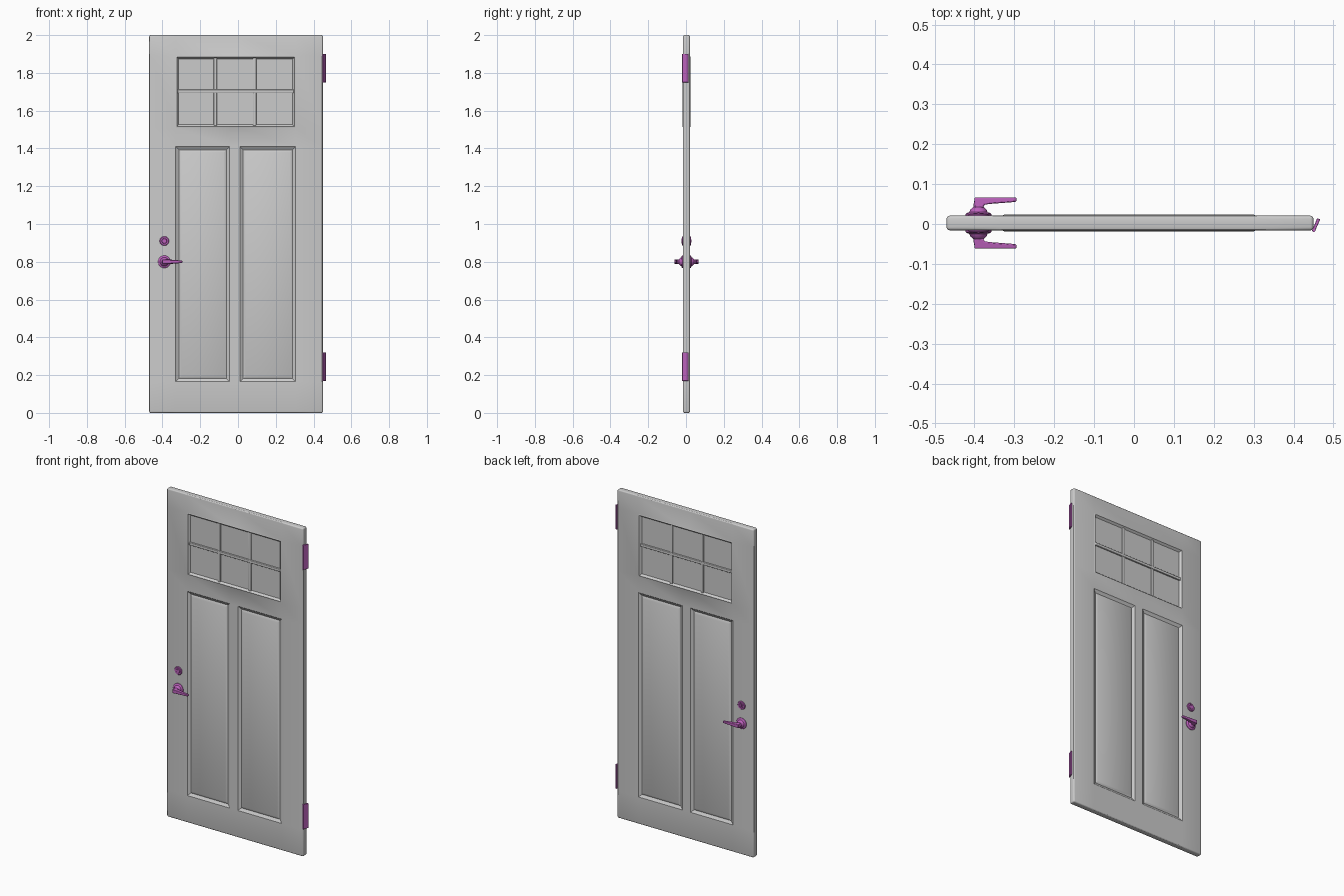
import bpy, bmesh, math
from mathutils import Matrix, Vector

if "Cube" in bpy.data.objects:
    bpy.data.objects.remove(bpy.data.objects["Cube"])

YC = 0.0025        # middle plane of the slab
HALF = 0.0185      # half slab thickness

purple = bpy.data.materials.new("hardware_purple")
purple.diffuse_color = (0.5, 0.12, 0.5, 1)
purple.use_nodes = True
purple.node_tree.nodes["Principled BSDF"].inputs["Base Color"].default_value = purple.diffuse_color


def finish(name, bm, mat=None, bevel=0, smooth=True):
    bmesh.ops.recalc_face_normals(bm, faces=bm.faces[:])
    me = bpy.data.meshes.new(name)
    bm.to_mesh(me)
    bm.free()
    ob = bpy.data.objects.new(name, me)
    bpy.context.collection.objects.link(ob)
    if mat:
        me.materials.append(mat)
    if bevel:
        m = ob.modifiers.new("bevel", 'BEVEL')
        m.width, m.segments, m.limit_method = bevel, 2, 'ANGLE'
    if smooth:
        bpy.ops.object.select_all(action='DESELECT')
        ob.select_set(True)
        bpy.context.view_layer.objects.active = ob
        bpy.ops.object.shade_smooth_by_angle(angle=math.radians(30))
    return ob


def add_box(bm, x0, x1, y0, y1, z0, z1):
    mat = Matrix.Translation(((x0 + x1) / 2, (y0 + y1) / 2, (z0 + z1) / 2))
    mat = mat @ Matrix.Diagonal((x1 - x0, y1 - y0, z1 - z0, 1))
    return bmesh.ops.create_cube(bm, size=1, matrix=mat)


def prism(bm, outline, z0, z1):
    f = bm.faces.new([bm.verts.new((x, y, z0)) for x, y in outline])
    r = bmesh.ops.extrude_face_region(bm, geom=[f])
    vs = [v for v in r["geom"] if isinstance(v, bmesh.types.BMVert)]
    bmesh.ops.translate(bm, verts=vs, vec=(0, 0, z1 - z0))


def lathe(bm, cx, cz, side, profile, n=32):
    # profile of (radius, distance from slab middle), spun round the y axis
    rings = []
    for r, d in profile:
        rings.append([bm.verts.new((cx + r * math.cos(2 * math.pi * i / n), YC + side * d,
                                    cz + r * math.sin(2 * math.pi * i / n))) for i in range(n)])
    for a, b in zip(rings, rings[1:]):
        for i in range(n):
            j = (i + 1) % n
            bm.faces.new((a[i], a[j], b[j], b[i]))
    bm.faces.new(rings[0])
    bm.faces.new(rings[-1])


# door slab with rounded rim, moulded panels and window surround on both faces
bm = bmesh.new()
add_box(bm, -0.47, 0.45, YC - HALF, YC + HALF, 0, 2)
bmesh.ops.bevel(bm, geom=bm.edges[:], offset=0.008, segments=3, profile=0.5, affect='EDGES')
for axis, cuts in ((0, (-0.33, -0.045, 0.01, 0.305)), (2, (0.165, 1.41, 1.51, 1.89))):
    for c in cuts:
        co, no = Vector((0, 0, 0)), Vector((0, 0, 0))
        co[axis], no[axis] = c, 1
        bmesh.ops.bisect_plane(bm, geom=bm.verts[:] + bm.edges[:] + bm.faces[:],
                               plane_co=co, plane_no=no)
bmesh.ops.recalc_face_normals(bm, faces=bm.faces[:])
PANEL = ((0.004, -0.003), (0.013, -0.007), (0.014, 0.007))
WINDOW = ((0.006, 0.003), (0.010, -0.012))
regions = ((-0.33, -0.045, 0.165, 1.41, PANEL), (0.01, 0.305, 0.165, 1.41, PANEL),
           (-0.33, 0.305, 1.51, 1.89, WINDOW))
for side in (-1, 1):
    for x0, x1, z0, z1, steps in regions:
        faces = []
        for f in bm.faces:
            c = f.calc_center_median()
            if f.normal.y * side > 0.9 and x0 < c.x < x1 and z0 < c.z < z1:
                faces.append(f)
        for width, depth in steps:
            bmesh.ops.inset_region(bm, faces=faces, thickness=width, depth=depth,
                                   use_even_offset=True)
finish("door_slab", bm)

# window glazing bars
bm = bmesh.new()
for x in (-0.12, 0.088):
    add_box(bm, x - 0.009, x + 0.009, YC - 0.015, YC + 0.015, 1.52, 1.88)
add_box(bm, -0.32, 0.295, YC - 0.0175, YC + 0.0175, 1.693, 1.711)
finish("window_bars", bm, bevel=0.003)

# lever handles and lock cylinders on both faces
HX, HZ, LZ = -0.39, 0.80, 0.91
for side, tag in ((-1, "front"), (1, "back")):
    bm = bmesh.new()
    lathe(bm, HX, HZ, side, ((0.033, 0.015), (0.033, 0.022), (0.030, 0.025), (0.023, 0.027),
                             (0.020, 0.034), (0.013, 0.040), (0.011, 0.055)))
    finish("handle_rose_" + tag, bm, purple)

    bm = bmesh.new()
    outline = ((-0.400, 0.038), (-0.400, 0.0645), (-0.295, 0.0645), (-0.295, 0.053),
               (-0.360, 0.048), (-0.375, 0.046), (-0.378, 0.038))
    prism(bm, [(x, YC + side * d) for x, d in outline], HZ - 0.012, HZ + 0.012)
    for v in bm.verts:
        if v.co.x > -0.3:
            v.co.z = HZ + (v.co.z - HZ) * 0.5
    finish("handle_lever_" + tag, bm, purple, bevel=0.003)

    bm = bmesh.new()
    lathe(bm, HX, LZ, side, ((0.025, 0.015), (0.025, 0.021), (0.022, 0.024),
                             (0.014, 0.024), (0.013, 0.022), (0.012, 0.025)))
    finish("lock_cylinder_" + tag, bm, purple)

    bm = bmesh.new()
    y = YC + side * 0.0245
    add_box(bm, HX - 0.002, HX + 0.002, y - 0.0015, y + 0.0015, LZ - 0.008, LZ + 0.008)
    finish("keyhole_" + tag, bm, purple)

# hinges: slanted leaf with a slim pin
for z0, tag in ((0.17, "lower"), (1.75, "upper")):
    bm = bmesh.new()
    prism(bm, ((0.446, -0.018), (0.453, -0.020), (0.467, 0.012), (0.459, 0.014)), z0, z0 + 0.15)
    finish("hinge_leaf_" + tag, bm, purple, bevel=0.0015)
    bm = bmesh.new()
    bmesh.ops.create_cone(bm, cap_ends=True, segments=16, radius1=0.004, radius2=0.004,
                          depth=0.15, matrix=Matrix.Translation((0.451, -0.016, z0 + 0.075)))
    finish("hinge_pin_" + tag, bm, purple)
